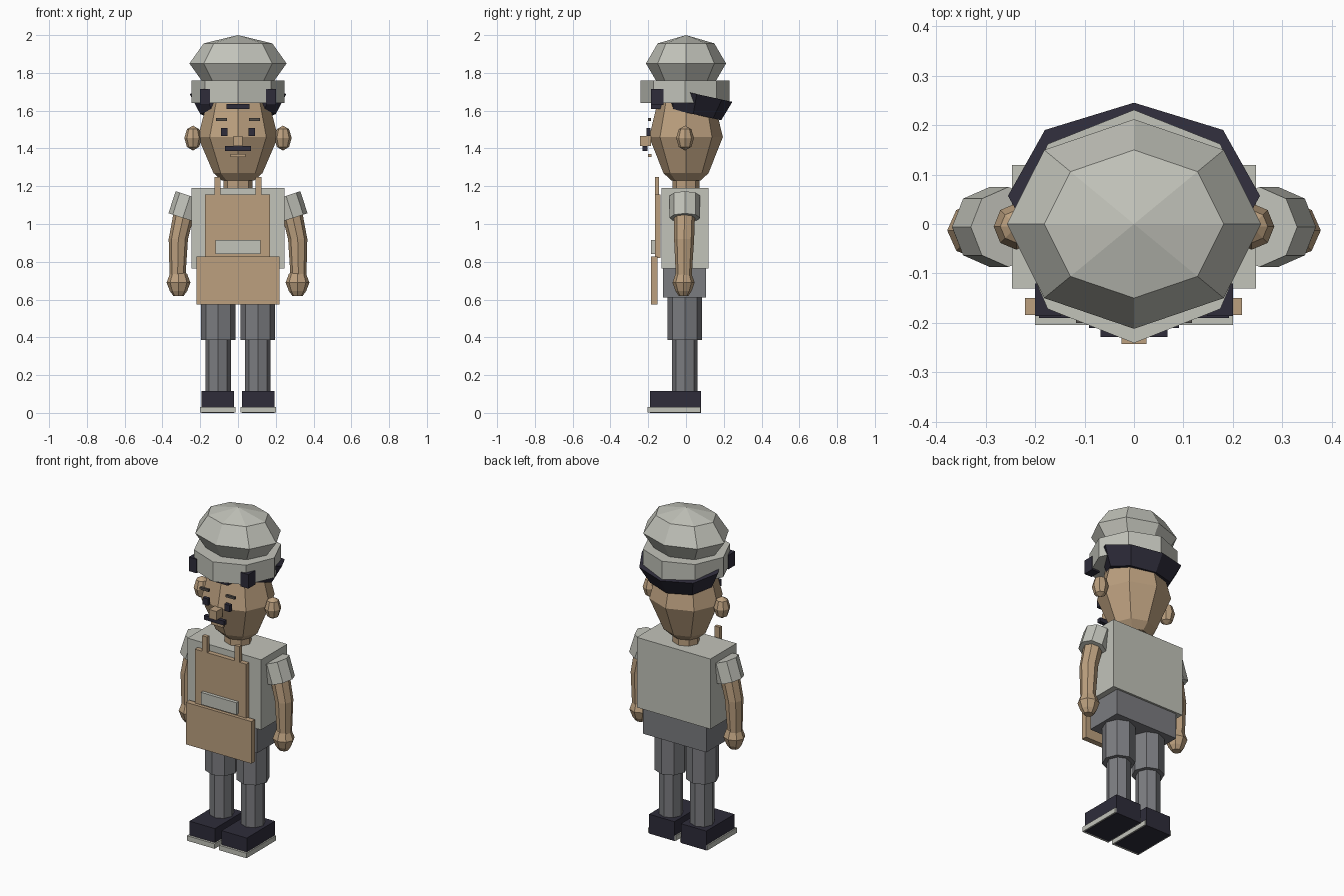
import bpy, bmesh, math
from mathutils import Vector, Matrix

if "Cube" in bpy.data.objects:
    bpy.data.objects.remove(bpy.data.objects["Cube"])


def mat(name, rgb):
    m = bpy.data.materials.new(name)
    lin = [(c / 255 / 12.92 if c < 11 else ((c / 255 + 0.055) / 1.055) ** 2.4) for c in rgb]
    m.diffuse_color = (*lin, 1)
    m.use_nodes = True
    m.node_tree.nodes["Principled BSDF"].inputs["Base Color"].default_value = m.diffuse_color
    return m


LIGHT = mat("off_white", (194, 195, 186))
TAN = mat("tan", (188, 160, 127))
GREY = mat("grey_cloth", (123, 124, 128))
DARK = mat("navy_black", (46, 44, 58))
BROW = mat("brow_grey", (84, 78, 74))


def finish(bm, name, m):
    bmesh.ops.recalc_face_normals(bm, faces=bm.faces)
    me = bpy.data.meshes.new(name)
    bm.to_mesh(me)
    bm.free()
    me.materials.append(m)
    ob = bpy.data.objects.new(name, me)
    bpy.context.collection.objects.link(ob)
    return ob


def box(name, x, y, z, m):
    bm = bmesh.new()
    bmesh.ops.create_cube(bm, size=1)
    for v in bm.verts:
        v.co = [(a + b) / 2 + c * (b - a) for c, (a, b) in zip(v.co, (x, y, z))]
    return finish(bm, name, m)


def stack(name, rings, m, sides=8, axis=None):
    """Faceted solid from rings (centre, rx, ry), perpendicular to axis."""
    bm = bmesh.new()
    rot = Vector((0, 0, 1)).rotation_difference(Vector(axis)).to_matrix() if axis else Matrix.Identity(3)
    loops = []
    for c, rx, ry in rings:
        n = 1 if rx == 0 else sides
        loops.append([bm.verts.new(Vector(c) + rot @ Vector((
            rx * math.cos(i * math.tau / sides), ry * math.sin(i * math.tau / sides), 0)))
            for i in range(n)])
    for a, b in zip(loops, loops[1:]):
        for i in range(sides):
            j = (i + 1) % sides
            quad = [a[i % len(a)], a[j % len(a)], b[j % len(b)], b[i % len(b)]]
            bm.faces.new(list(dict.fromkeys(quad)))
    for end in (loops[0], loops[-1]):
        if len(end) > 2:
            bm.faces.new(end)
    return finish(bm, name, m)


def ball(name, c, r, m, sides=8, rings=4):
    out = []
    for k in range(rings + 1):
        a = math.pi * k / rings
        s = 0 if k in (0, rings) else math.sin(a)
        out.append(((c[0], c[1], c[2] - r[2] * math.cos(a)), r[0] * s, r[1] * s))
    return stack(name, out, m, sides)


# Hat: puffy crown, band, corner tabs, front strip
ball("hat_crown", (0, 0, 1.85), (0.257, 0.212, 0.15), LIGHT)
stack("hat_band", [((0, -0.005, 1.64), 0.247, 0.236), ((0, -0.005, 1.76), 0.247, 0.236)], LIGHT)
box("hat_front_strip", (-0.062, 0.062), (-0.185, -0.12), (1.61, 1.636), DARK)

# Hair: tilted tapered ring, low at the back
stack("back_hair", [((0, 0.038, 1.582), 0.2, 0.152), ((0, 0.057, 1.688), 0.255, 0.193)],
      DARK, axis=(0, 0.22, 1))

# Head and neck
stack("head", [((0, 0, z), r, r * 0.92) for z, r in
               ((1.23, 0.085), (1.27, 0.13), (1.46, 0.212), (1.64, 0.165), (1.7, 0.11))], TAN)
stack("neck", [((0, 0, 1.17), 0.078, 0.072), ((0, 0, 1.26), 0.078, 0.072)], TAN)

# Face
box("nose", (-0.025, 0.025), (-0.243, -0.185), (1.412, 1.466), TAN)
box("moustache", (-0.068, 0.068), (-0.229, -0.205), (1.387, 1.413), DARK)
box("mouth", (-0.04, 0.04), (-0.2, -0.183), (1.355, 1.37), TAN)

# Torso, apron, waist
box("torso", (-0.247, 0.247), (-0.131, 0.119), (0.765, 1.19), LIGHT)
box("waist", (-0.212, 0.212), (-0.121, 0.107), (0.61, 0.77), GREY)
box("apron_bib", (-0.175, 0.17), (-0.164, -0.136), (0.82, 1.155), TAN)
box("apron_skirt", (-0.221, 0.219), (-0.184, -0.15), (0.573, 0.828), TAN)
box("apron_pocket", (-0.12, 0.118), (-0.184, -0.16), (0.842, 0.915), LIGHT)

for side, s in (("left", -1), ("right", 1)):
    def sx(a, b):
        return tuple(sorted((s * a, s * b)))

    # Head details
    box(side + "_hat_tab", sx(0.148, 0.2), (-0.186, -0.12), (1.63, 1.715), DARK)
    box(side + "_eye", sx(0.055, 0.091), (-0.21, -0.188), (1.467, 1.508), DARK)
    box(side + "_brow", sx(0.057, 0.117), (-0.2, -0.185), (1.546, 1.56), BROW)
    ball(side + "_ear", (s * 0.238, -0.005, 1.455), (0.046, 0.047, 0.066), TAN)
    box(side + "_strap", sx(0.092, 0.125), (-0.164, -0.142), (1.15, 1.25), TAN)

    # Arm: sleeve, bent arm, hand
    down = (s * 0.038, 0, -0.118)
    stack(side + "_sleeve", [((s * 0.254, -0.006, 1.149), 0.08, 0.081),
                             ((s * 0.292, -0.006, 1.032), 0.08, 0.081)], LIGHT, axis=down)
    stack(side + "_arm", [((s * 0.285, -0.008, 1.06), 0.056, 0.056),
                          ((s * 0.316, -0.01, 0.92), 0.051, 0.053),
                          ((s * 0.32, -0.012, 0.72), 0.042, 0.042)], TAN)
    stack(side + "_hand", [((s * 0.315, -0.013, z), r, r * 0.93) for z, r in
                           ((0.62, 0.028), (0.645, 0.046), (0.69, 0.063),
                            (0.735, 0.046), (0.755, 0.02))], TAN)

    # Leg: wide short, narrow shin, shoe with sole
    x = s * 0.105
    stack(side + "_thigh", [((x, -0.006, 0.385), 0.092, 0.092), ((x, -0.006, 0.63), 0.092, 0.092)], GREY)
    stack(side + "_shin", [((x, -0.006, 0.1), 0.068, 0.068), ((x, -0.006, 0.4), 0.068, 0.068)], GREY)
    box(side + "_shoe", sx(0.022, 0.192), (-0.19, 0.08), (0, 0.117), DARK)
    box(side + "_sole", sx(0.014, 0.2), (-0.204, 0.078), (0.002, 0.032), LIGHT)
